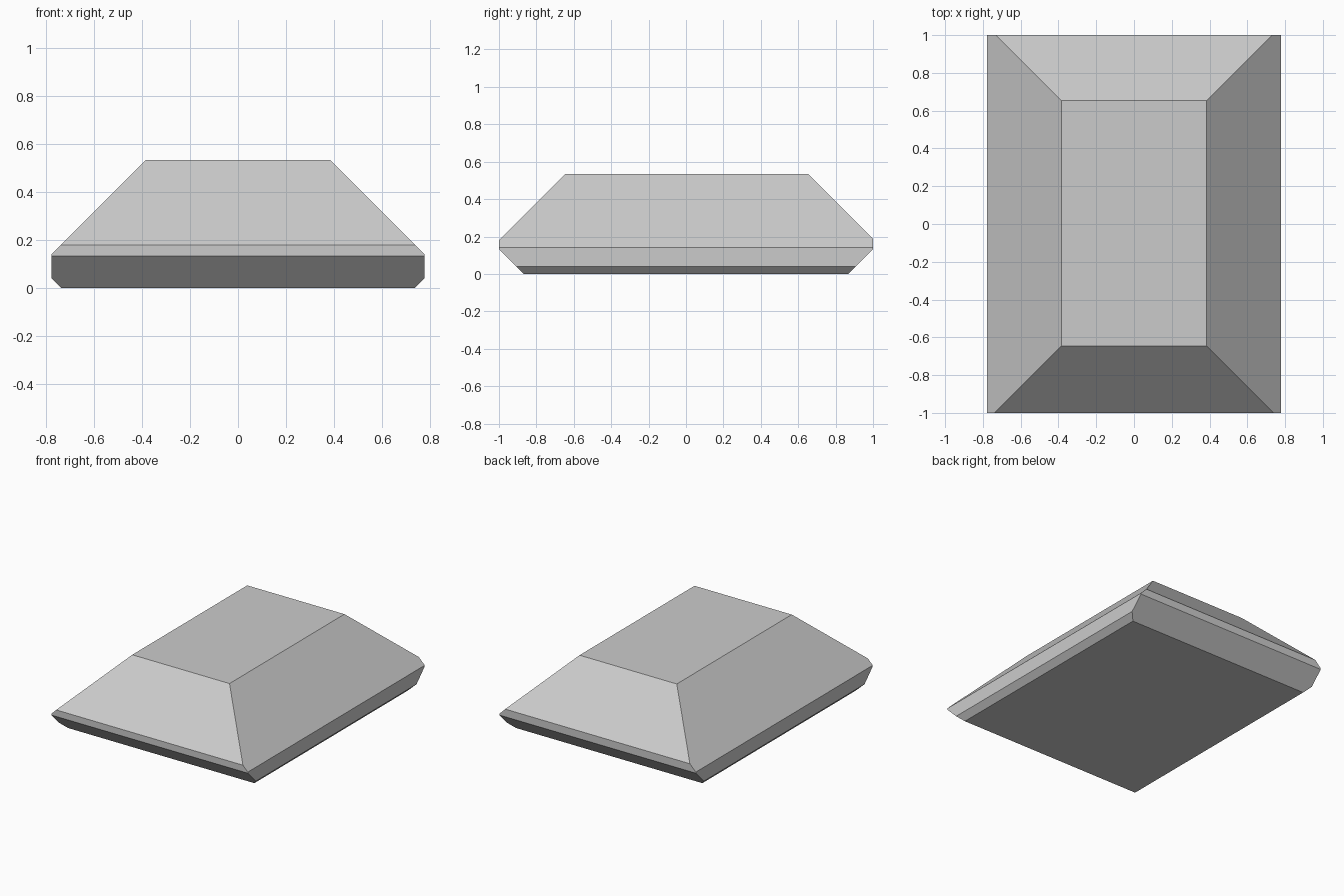
import bpy, bmesh
from mathutils import Vector

if "Cube" in bpy.data.objects:
    bpy.data.objects.remove(bpy.data.objects["Cube"])

HALF_X, HALF_Y, HEIGHT = 0.778, 1.0, 0.534


def slice_off(bm, point, normal):
    """Cut away everything beyond a plane and cap the opening."""
    cut = bmesh.ops.bisect_plane(
        bm, geom=bm.verts[:] + bm.edges[:] + bm.faces[:], dist=1e-6,
        plane_co=point, plane_no=normal, clear_outer=True)
    edges = [e for e in cut["geom_cut"] if isinstance(e, bmesh.types.BMEdge)]
    bmesh.ops.edgeloop_fill(bm, edges=edges)


# Block that the stone is cut from
bm = bmesh.new()
bmesh.ops.create_cube(bm, size=1)
for v in bm.verts:
    v.co = ((v.co.x * 2 * HALF_X), v.co.y * 2 * HALF_Y, (v.co.z + 0.5) * HEIGHT)

# Left and right: wide upper slope, narrow lower bevel
for s in (-1, 1):
    slice_off(bm, Vector((s * 0.919, 0, 0)), Vector((s, 0, 1)))
    slice_off(bm, Vector((s * 0.737, 0, 0)), Vector((s, 0, -1)))

# Front and back: upper slopes (slightly uneven) and lower bevels
for s, reach in ((-1, 1.18), (1, 1.188)):
    slice_off(bm, Vector((0, s * reach, 0)), Vector((0, s, 1)))
    slice_off(bm, Vector((0, s * 0.867, 0)), Vector((0, s, -1)))

bmesh.ops.recalc_face_normals(bm, faces=bm.faces[:])
mesh = bpy.data.meshes.new("bevelled_block")
bm.to_mesh(mesh)
bm.free()
bpy.context.collection.objects.link(bpy.data.objects.new("bevelled_block", mesh))
